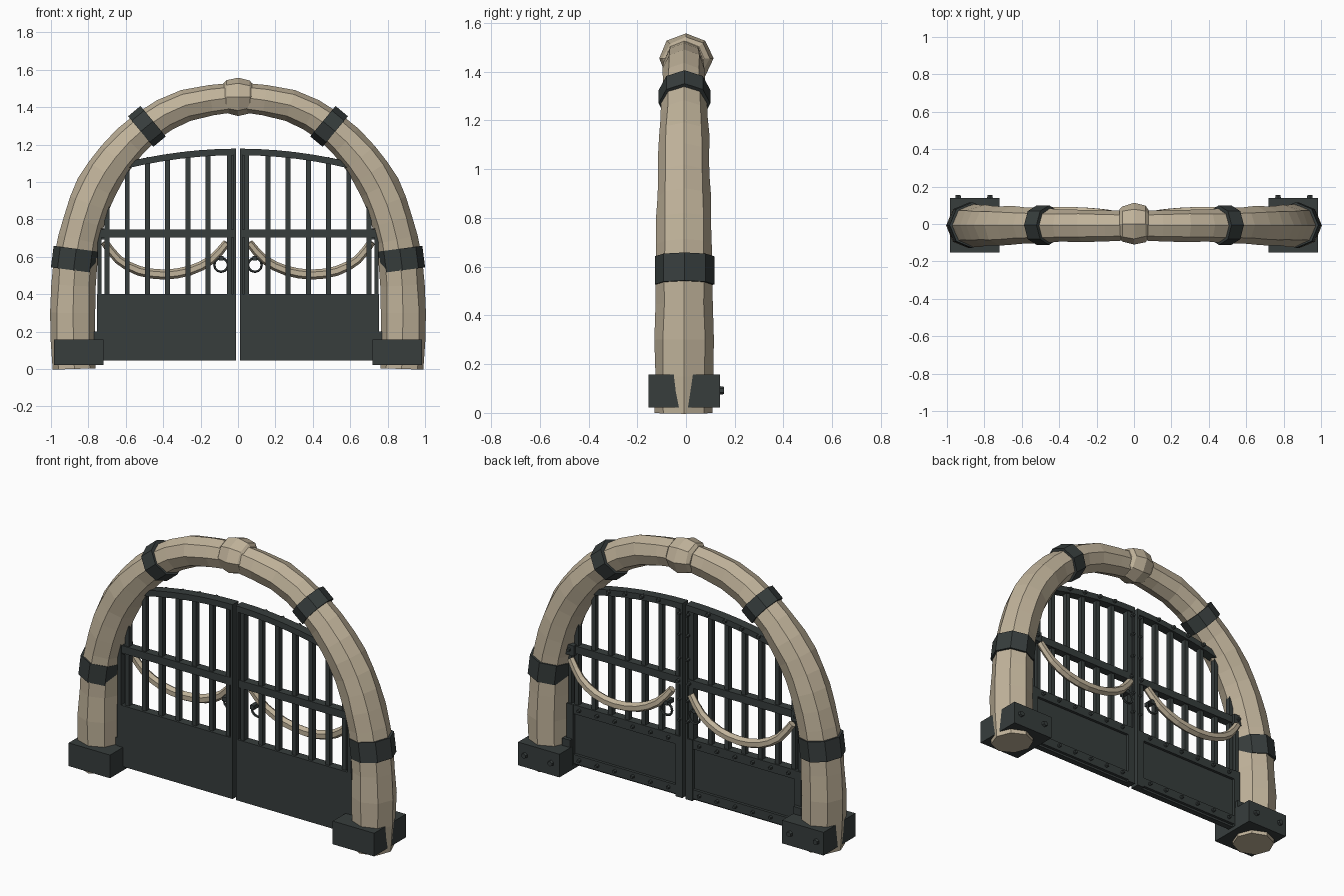
import bpy, bmesh, math, random
from mathutils import Vector, Matrix

random.seed(4)
cube = bpy.data.objects.get("Cube")
if cube:
    bpy.data.objects.remove(cube)


def material(name, rgb):
    m = bpy.data.materials.new(name)
    m.use_nodes = True
    m.diffuse_color = (*rgb, 1)
    bsdf = m.node_tree.nodes["Principled BSDF"]
    bsdf.inputs["Base Color"].default_value = (*rgb, 1)
    bsdf.inputs["Roughness"].default_value = 0.8
    return m


BONE = material("old ivory", (0.53, 0.45, 0.325))
IRON = material("dark iron", (0.038, 0.047, 0.046))


def finish(name, bm, mat, mirror=True):
    bmesh.ops.recalc_face_normals(bm, faces=bm.faces)
    me = bpy.data.meshes.new(name)
    bm.to_mesh(me)
    bm.free()
    me.materials.append(mat)
    ob = bpy.data.objects.new(name, me)
    bpy.context.scene.collection.objects.link(ob)
    if mirror:
        ob.modifiers.new("Mirror", "MIRROR").use_mirror_merge = False
    return ob


def add_box(bm, x, y, z):
    lo, hi = Vector((x[0], y[0], z[0])), Vector((x[1], y[1], z[1]))
    mat = Matrix.Translation((lo + hi) / 2) @ Matrix.Diagonal((*(hi - lo), 1))
    bmesh.ops.create_cube(bm, size=1, matrix=mat)


def add_rivet(bm, x, y, z, r=0.012, depth=0.012):
    # six sided stud facing the back
    mat = Matrix.Translation((x, y, z)) @ Matrix.Rotation(math.pi / 2, 4, "X")
    bmesh.ops.create_cone(bm, cap_ends=True, segments=6, radius1=r * 0.75,
                          radius2=r, depth=depth * 2, matrix=mat)


def smooth_path(pts, steps):
    # Catmull-Rom resampling; works on points and radii alike
    p = [Vector(q) for q in pts]
    p = [2 * p[0] - p[1]] + p + [2 * p[-1] - p[-2]]
    out = []
    for i in range(1, len(p) - 2):
        a, b, c, d = p[i - 1:i + 3]
        for s in range(steps):
            t = s / steps
            out.append(0.5 * (2 * b + (c - a) * t + (2 * a - 5 * b + 4 * c - d) * t * t
                              + (3 * b - a - 3 * c + d) * t ** 3))
    return out + [p[-2]]


def add_tube(bm, pts, radii, sides=8, jitter=0.0, closed=False):
    rings = []
    n = len(pts)
    for i, p in enumerate(pts):
        if closed:
            t = pts[(i + 1) % n] - pts[i - 1]
        else:
            t = pts[min(i + 1, n - 1)] - pts[max(i - 1, 0)]
        side = Vector((0, 1, 0)).cross(t).normalized()
        up = t.cross(side).normalized()
        ring = []
        for k in range(sides):
            a = math.tau * k / sides
            r = radii[i] * (1 + random.uniform(-jitter, jitter))
            ring.append(bm.verts.new(p + (side * math.cos(a) + up * math.sin(a)) * r))
        rings.append(ring)
    for i in range(n if closed else n - 1):
        a, b = rings[i], rings[(i + 1) % n]
        for k in range(sides):
            j = (k + 1) % sides
            bm.faces.new((a[k], a[j], b[j], b[k]))
    if not closed:
        bm.faces.new(rings[0])
        bm.faces.new(rings[-1])


# great tusks meeting at the crown
spine = [(0.875, 0.0, 0.118), (0.882, 0.3, 0.12), (0.868, 0.58, 0.114),
         (0.825, 0.79, 0.112), (0.757, 0.97, 0.108), (0.655, 1.13, 0.102),
         (0.49, 1.295, 0.092), (0.28, 1.41, 0.086), (0.0, 1.455, 0.08)]
path = smooth_path(spine, 2)
bm = bmesh.new()
add_tube(bm, [Vector((q.x, -0.008, q.y)) for q in path], [q.z for q in path], 8, 0.035)
finish("arch_tusks", bm, BONE)

# crown knot
bm = bmesh.new()
knot = [(-0.078, 0.075), (-0.062, 0.094), (0, 0.11), (0.062, 0.094), (0.078, 0.075)]
add_tube(bm, [Vector((x, 0, 1.455)) for x, r in knot], [r * 0.92 for x, r in knot], 8, 0.03)
for v in bm.verts:
    v.co.y *= 1.1
finish("crown_knot", bm, BONE, mirror=False)

# iron bands around the tusks
bm = bmesh.new()
for cx, cz, dx, dz, r in ((0.872, 0.585, -0.13, 1, 0.122), (0.487, 1.297, -0.77, 0.64, 0.106)):
    d = Vector((dx, 0, dz)).normalized()
    c = Vector((cx, -0.006, cz))
    half = 0.058 if cz < 1 else 0.043
    add_tube(bm, [c - d * half, c + d * half], [r, r], 8)
finish("tusk_bands", bm, IRON)

# foot blocks with bolts
bm = bmesh.new()
add_box(bm, (0.718, 0.985), (-0.153, 0.14), (0.022, 0.157))
add_box(bm, (0.72, 0.77), (-0.03, 0.04), (0.15, 0.2))
for x in (0.77, 0.94):
    add_rivet(bm, x, 0.14, 0.092, 0.02, 0.015)
finish("foot_blocks", bm, IRON)

# solid lower door panels with riveted frame on the back
F, B = -0.035, 0.0
bm = bmesh.new()
add_box(bm, (0.01, 0.755), (F, B), (0.045, 0.4))
for z in (0.085, 0.375):
    add_box(bm, (0.01, 0.755), (B, 0.016), (z - 0.028, z + 0.025))
    for i in range(6):
        add_rivet(bm, 0.1 + 0.115 * i, 0.02, z)
for x in ((0.01, 0.055), (0.715, 0.755)):
    add_box(bm, x, (B, 0.02), (0.045, 0.4))
finish("door_panels", bm, IRON)


def arc_z(x):
    return 1.178 - 0.2 * x * x


# upright bars and stiles
bm = bmesh.new()
for i in range(6):
    x = 0.16 + 0.108 * i
    add_box(bm, (x - 0.013, x + 0.013), (-0.022, 0.008), (0.39, arc_z(x) - 0.012))
add_box(bm, (0.01, 0.024), (F, 0.02), (0.39, 1.177))
add_box(bm, (0.036, 0.058), (-0.028, 0.014), (0.39, 1.16))
add_box(bm, (0.024, 0.036), (-0.015, 0.01), (0.39, 1.17))
add_box(bm, (0.73, 0.752), (F, 0.01), (0.39, 0.78))
finish("door_bars", bm, IRON)

# middle rails with end brackets
bm = bmesh.new()
add_box(bm, (0.01, 0.755), (-0.03, 0.018), (0.702, 0.746))
add_box(bm, (0.7, 0.758), (-0.02, 0.034), (0.692, 0.752))
for x in (0.035, 0.73):
    add_rivet(bm, x, 0.022 if x < 0.5 else 0.036, 0.724)
for z in (0.5, 0.62, 0.86, 1.0, 1.12):
    add_rivet(bm, 0.025, 0.022, z, 0.01)
finish("middle_rails", bm, IRON)

# curved top rails
bm = bmesh.new()
prev = None
for i in range(8):
    x = 0.01 + 0.1 * i
    x = min(x, 0.7)
    z = arc_z(x)
    cur = [bm.verts.new((x, y, z - d)) for y, d in ((F, 0), (0.02, 0), (0.02, 0.035), (F, 0.035))]
    if prev:
        for k in range(4):
            j = (k + 1) % 4
            bm.faces.new((prev[k], prev[j], cur[j], cur[k]))
    else:
        bm.faces.new(cur)
    prev = cur
bm.faces.new(prev)
for i in range(6):
    x = 0.16 + 0.108 * i
    add_rivet(bm, x, 0.022, arc_z(x) - 0.012, 0.014)
finish("top_rails", bm, IRON)

# small curved tusk handles on the back
grip = smooth_path([(0.06, 0.04, 0.675), (0.14, 0.055, 0.585), (0.26, 0.065, 0.525),
                    (0.4, 0.068, 0.505), (0.53, 0.065, 0.525), (0.64, 0.055, 0.585),
                    (0.715, 0.04, 0.68)], 2)
bm = bmesh.new()
add_tube(bm, grip, [0.021 + 0.006 * math.sin(math.pi * i / (len(grip) - 1))
                    for i in range(len(grip))], 6)
finish("tusk_handles", bm, BONE)

# pull rings
bm = bmesh.new()
ring = [Vector((0.09 + 0.036 * math.cos(math.tau * i / 12), 0.05,
                0.556 + 0.036 * math.sin(math.tau * i / 12))) for i in range(12)]
add_tube(bm, ring, [0.007] * 12, 5, closed=True)
add_box(bm, (0.078, 0.102), (0.0, 0.058), (0.58, 0.604))
finish("pull_rings", bm, IRON)
